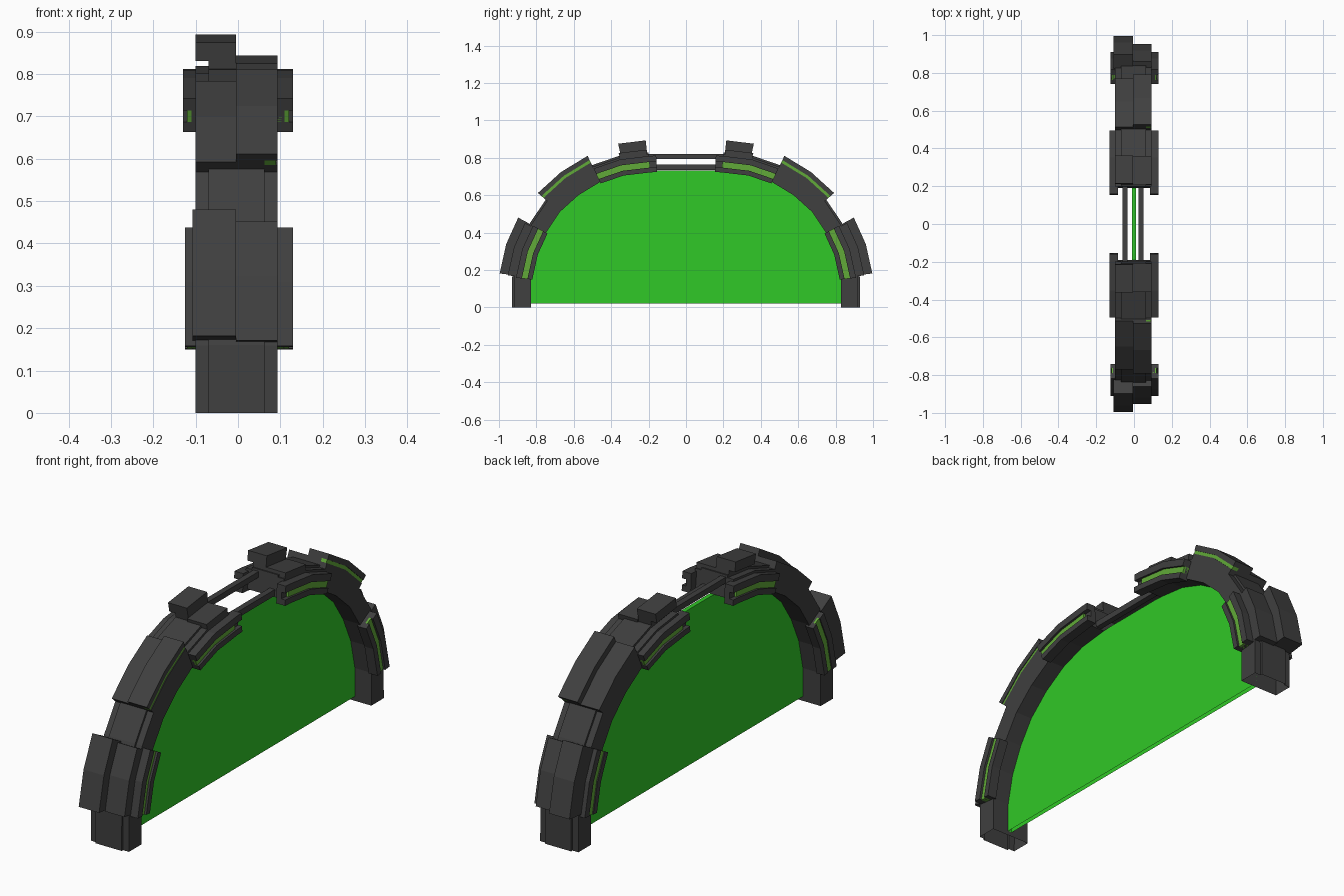
import bpy, bmesh, math
from mathutils import Vector

if "Cube" in bpy.data.objects:
    bpy.data.objects.remove(bpy.data.objects["Cube"])


def material(name, rgb):
    m = bpy.data.materials.new(name)
    m.diffuse_color = (*rgb, 1)
    m.use_nodes = True
    m.node_tree.nodes["Principled BSDF"].inputs["Base Color"].default_value = m.diffuse_color
    return m


DARK = material("dark_metal", (0.05, 0.05, 0.05))
STRIP = material("light_strip", (0.12, 0.40, 0.04))
FIELD = material("energy", (0.03, 0.58, 0.02))

# inner edge of one half of the arch, as (y, z) from foot to crown
PATH = [Vector(p) for p in [(.83, 0), (.83, .15), (.80, .285), (.745, .405), (.675, .51),
                            (.575, .60), (.46, .67), (.335, .713), (.19, .73), (.155, .732)]]


def normal(i):
    a, b = PATH[max(i - 1, 0)], PATH[min(i + 1, len(PATH) - 1)]
    d = (b - a).normalized()
    return Vector((1, 0)) if i == 0 else Vector((d.y, -d.x))


def frame(t):
    """Point and outward normal at a fractional path index."""
    i = min(int(t), len(PATH) - 2)
    f = t - i
    return PATH[i].lerp(PATH[i + 1], f), normal(i).lerp(normal(i + 1), f).normalized()


def add_object(name, bm, mat):
    bmesh.ops.recalc_face_normals(bm, faces=bm.faces)
    me = bpy.data.meshes.new(name)
    bm.to_mesh(me)
    bm.free()
    me.materials.append(mat)
    ob = bpy.data.objects.new(name, me)
    bpy.context.collection.objects.link(ob)
    return ob


def sweep(name, section, t0, t1, mat=DARK, open_foot=False):
    """Sweep an (x, offset) section along the arch and mirror it front to back."""
    ts = [t0] + [i for i in range(len(PATH)) if t0 + .01 < i < t1 - .01] + [t1]
    bm = bmesh.new()
    rings = []
    for t in ts:
        p, n = frame(t)
        rings.append([bm.verts.new((x, p.x + n.x * o, p.y + n.y * o)) for x, o in section])
    k = len(section)
    for a, b in zip(rings, rings[1:]):
        for j in range(k):
            bm.faces.new((a[j], a[(j + 1) % k], b[(j + 1) % k], b[j]))
    if not open_foot:
        bm.faces.new(rings[0])
    bm.faces.new(rings[-1])
    ob = add_object(name, bm, mat)
    mod = ob.modifiers.new("mirror", 'MIRROR')
    mod.use_axis = (False, True, False)
    mod.use_mirror_merge = False
    return ob


def rect(x0, x1, o0, o1):
    return [(x0, o0), (x1, o0), (x1, o1), (x0, o1)]


def box(name, x0, x1, y, z0, z1):
    bm = bmesh.new()
    bmesh.ops.create_cube(bm, size=1)
    for v in bm.verts:
        v.co = ((x0 + x1) / 2 + v.co.x * (x1 - x0), v.co.y * 2 * y,
                (z0 + z1) / 2 + v.co.z * (z1 - z0))
    return add_object(name, bm, DARK)


# main arch body with stepped shoulders, open at the foot
sweep("arch_body", [(-.10, 0), (.093, 0), (.093, .09), (.063, .09), (.063, .10),
                    (-.07, .10), (-.07, .09), (-.10, .09)], 0, 8, open_foot=True)

# lower armour: thick left block, thin right block
sweep("lower_block_left", rect(-.108, -.005, .085, .17), 1.08, 2.95)
sweep("lower_block_right", rect(-.005, .093, .085, .125), 1.05, 2.9)

# shoulder armour: thin left plate, right plate with a lit groove
sweep("shoulder_plate_left", rect(-.10, -.005, .085, .125), 4, 6)
sweep("shoulder_plate_right", [(-.005, .085), (.093, .085), (.093, .115), (.063, .115),
                               (.063, .13), (.093, .13), (.093, .155), (-.005, .155)], 4, 6)
sweep("shoulder_light", rect(.06, .09, .115, .13), 4, 6, STRIP)

# crown caps
sweep("cap_pedestal", rect(-.07, -.005, .09, .122), 7.05, 7.95)
sweep("cap_top", rect(-.10, -.005, .12, .165), 7.05, 7.95)
sweep("cap_right", rect(-.005, .093, .085, .115), 7, 7.95)

# side plates: two rails with a recessed light strip, on both sides
for label, t0, t1, reach in (("lower", 1, 2.95, (.125, .13)), ("upper", 6, 9, (.13, .13))):
    for side, sx, ext in (("left", -1, reach[0]), ("right", 1, reach[1])):
        base = .085 * sx
        sweep(f"{label}_side_plate_{side}",
              [(base, -.008), (ext * sx, -.008), (ext * sx, .018), (.11 * sx, .018),
               (.11 * sx, .048), (ext * sx, .048), (ext * sx, .08), (base, .08)], t0, t1)
        end = t1 - 1 if label == "upper" else t1
        sweep(f"{label}_light_{side}", rect(.09 * sx, .12 * sx, .018, .048), t0, end, STRIP)

# rods joining the two halves at the crown
box("rod_upper", -.062, -.035, .20, .793, .82)
box("rod_lower", .024, .051, .20, .735, .763)

# energy field filling the opening
outline = [Vector((.83, .02))] + PATH[1:]
outline += [Vector((-p.x, p.y)) for p in reversed(outline)]
bm = bmesh.new()
near, far = ([bm.verts.new((x, p.x, p.y)) for p in outline] for x in (-.01, .01))
bm.faces.new(near)
bm.faces.new(far)
for i in range(len(outline) - 1):
    bm.faces.new((near[i], near[i + 1], far[i + 1], far[i]))
add_object("energy_field", bm, FIELD)
